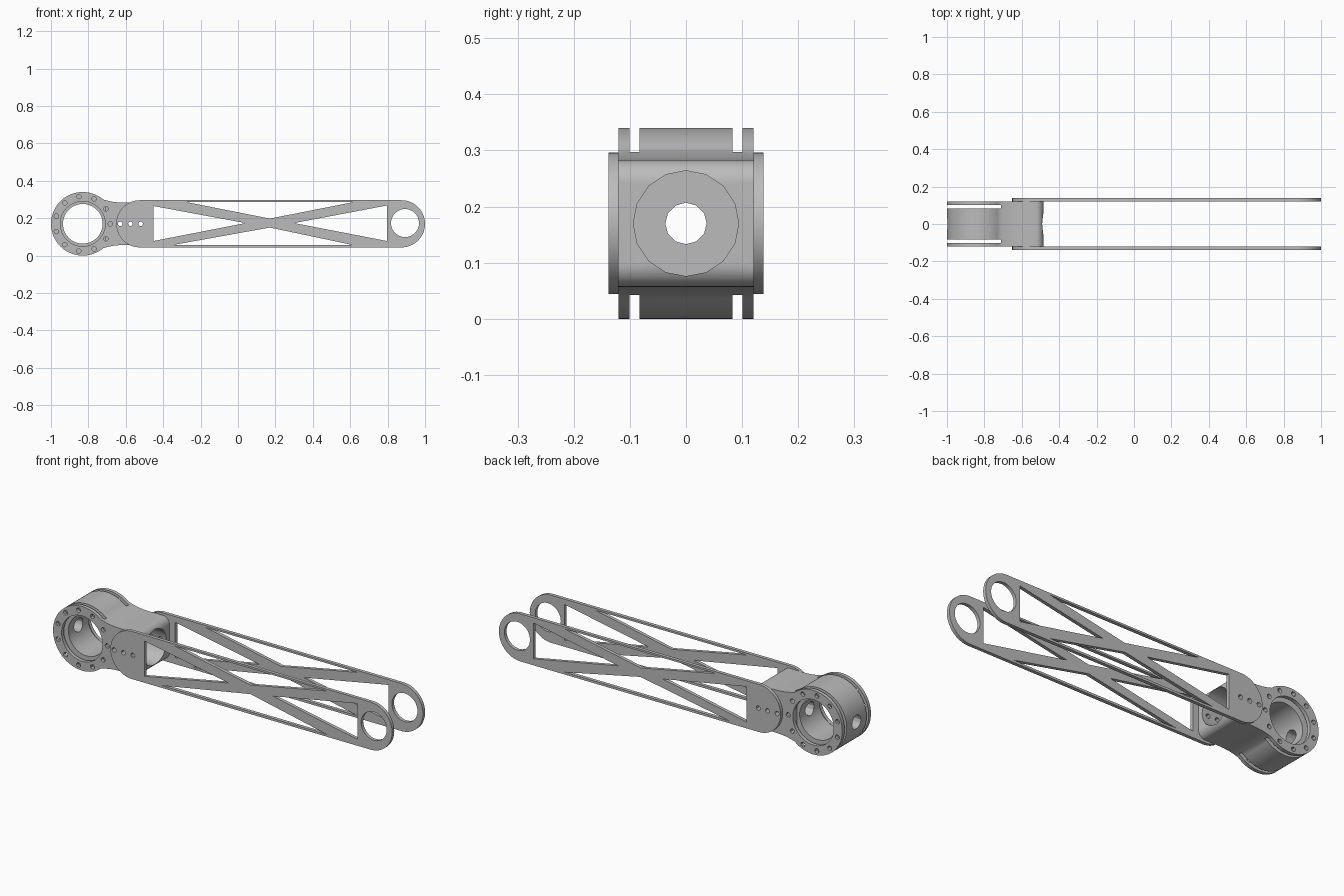
import bpy
import bmesh
from math import cos, sin, pi, radians
from mathutils import Matrix, Vector

if "Cube" in bpy.data.objects:
    bpy.data.objects.remove(bpy.data.objects["Cube"])

RING_X, MID_Z, RING_R = -0.83, 0.17, 0.17
SCREWS = (-0.63, -0.575, -0.52)

grey = bpy.data.materials.new("machined grey")
grey.use_nodes = True
grey.diffuse_color = (0.5, 0.5, 0.5, 1)
grey.node_tree.nodes["Principled BSDF"].inputs["Base Color"].default_value = (0.5, 0.5, 0.5, 1)


def arc(cx, cz, r, start, end, steps):
    angles = [radians(start + (end - start) * i / steps) for i in range(steps + 1)]
    return [(cx + r * cos(a), cz + r * sin(a)) for a in angles]


def prism(bm, outline, y0, y1):
    """Extrude an x-z outline from y0 to y1."""
    face = bm.faces.new([bm.verts.new((x, y0, z)) for x, z in outline])
    new = bmesh.ops.extrude_face_region(bm, geom=[face])["geom"]
    verts = [v for v in new if isinstance(v, bmesh.types.BMVert)]
    bmesh.ops.translate(bm, verts=verts, vec=(0, y1 - y0, 0))


def disc(bm, x, z, r, y0, y1, sides=64):
    prism(bm, arc(x, z, r, 0, 360, sides)[:-1], y0, y1)


def rod_x(bm, x0, x1, r, sides):
    place = Matrix.Translation(Vector(((x0 + x1) / 2, 0, MID_Z))) @ Matrix.Rotation(pi / 2, 4, "Y")
    bmesh.ops.create_cone(bm, cap_ends=True, segments=sides, radius1=r, radius2=r,
                          depth=x1 - x0, matrix=place)


def make(name, bm):
    bmesh.ops.recalc_face_normals(bm, faces=bm.faces)
    mesh = bpy.data.meshes.new(name)
    bm.to_mesh(mesh)
    bm.free()
    mesh.materials.append(grey)
    obj = bpy.data.objects.new(name, mesh)
    bpy.context.collection.objects.link(obj)
    return obj


def activate(obj):
    bpy.ops.object.select_all(action="DESELECT")
    obj.select_set(True)
    bpy.context.view_layer.objects.active = obj


def cut(obj, bm):
    """Subtract the solids in bm from obj."""
    cutter = make("cutter", bm)
    cutter.hide_render = True
    mod = obj.modifiers.new("cut", "BOOLEAN")
    mod.operation, mod.solver, mod.object = "DIFFERENCE", "EXACT", cutter
    activate(obj)
    bpy.ops.object.modifier_apply(modifier=mod.name)
    bpy.data.objects.remove(cutter)


def finish(obj):
    activate(obj)
    bpy.ops.object.shade_smooth_by_angle(angle=radians(30))


# Joint housing: ring outline running into a neck with a rounded end
upper = [(-0.60, 0.283), (-0.635, 0.284), (-0.665, 0.287), (-0.695, 0.293)]
lower = [(x, 2 * MID_Z - z) for x, z in reversed(upper)]
outline = (arc(-0.525, 0.243, 0.04, 0, 90, 10) + upper
           + arc(RING_X, MID_Z, RING_R, 50, 310, 56) + lower
           + arc(-0.525, 0.097, 0.04, 270, 360, 10))
bm = bmesh.new()
prism(bm, outline, -0.12, 0.12)
housing = make("joint_housing", bm)

# Main bore through the ring
bm = bmesh.new()
disc(bm, RING_X, MID_Z, 0.106, -0.2, 0.2)
cut(housing, bm)

# Wider flange openings
bm = bmesh.new()
for s in (-1, 1):
    disc(bm, RING_X, MID_Z, 0.12, s * 0.09, s * 0.2)
cut(housing, bm)

# Slots separating the flanges from the centre barrel
bm = bmesh.new()
for s in (-1, 1):
    prism(bm, [(-1.1, -0.1), (-0.71, -0.1), (-0.71, 0.5), (-1.1, 0.5)], s * 0.083, s * 0.101)
cut(housing, bm)

# Flange bolt holes
bm = bmesh.new()
for s in (-1, 1):
    for x, z in arc(RING_X, MID_Z, 0.147, 0, 360, 11)[:-1]:
        disc(bm, x, z, 0.012, s * 0.092, s * 0.14, 12)
cut(housing, bm)

# Socket in the neck end, then the narrow passage along the whole housing
bm = bmesh.new()
rod_x(bm, -0.655, -0.4, 0.094, 16)
cut(housing, bm)
bm = bmesh.new()
rod_x(bm, -1.1, -0.6, 0.037, 12)
cut(housing, bm)

# Screw holes through the neck walls
bm = bmesh.new()
for x in SCREWS:
    disc(bm, x, MID_Z, 0.012, -0.2, 0.2, 12)
cut(housing, bm)
finish(housing)

# Truss side plates, one on each face of the neck
plate_outline = (arc(-0.525, MID_Z, 0.126, 90, 270, 32)
                 + arc(0.874, MID_Z, 0.126, -90, 90, 32))
windows = [
    [(-0.452, 0.265), (-0.452, 0.078), (0.04, 0.174)],
    [(0.797, 0.268), (0.797, 0.078), (0.30, 0.174)],
    [(-0.275, 0.286), (0.617, 0.286), (0.17, 0.198)],
    [(-0.352, 0.056), (0.617, 0.056), (0.17, 0.15)],
]
for side, name in ((-1, "front_truss_plate"), (1, "back_truss_plate")):
    bm = bmesh.new()
    prism(bm, plate_outline, side * 0.12, side * 0.138)
    plate = make(name, bm)
    bm = bmesh.new()
    for window in windows:
        prism(bm, window, -0.2, 0.2)
    disc(bm, 0.893, MID_Z + 0.004, 0.075, -0.2, 0.2, 48)
    for x in SCREWS:
        disc(bm, x, MID_Z, 0.012, -0.2, 0.2, 12)
    cut(plate, bm)
    finish(plate)
